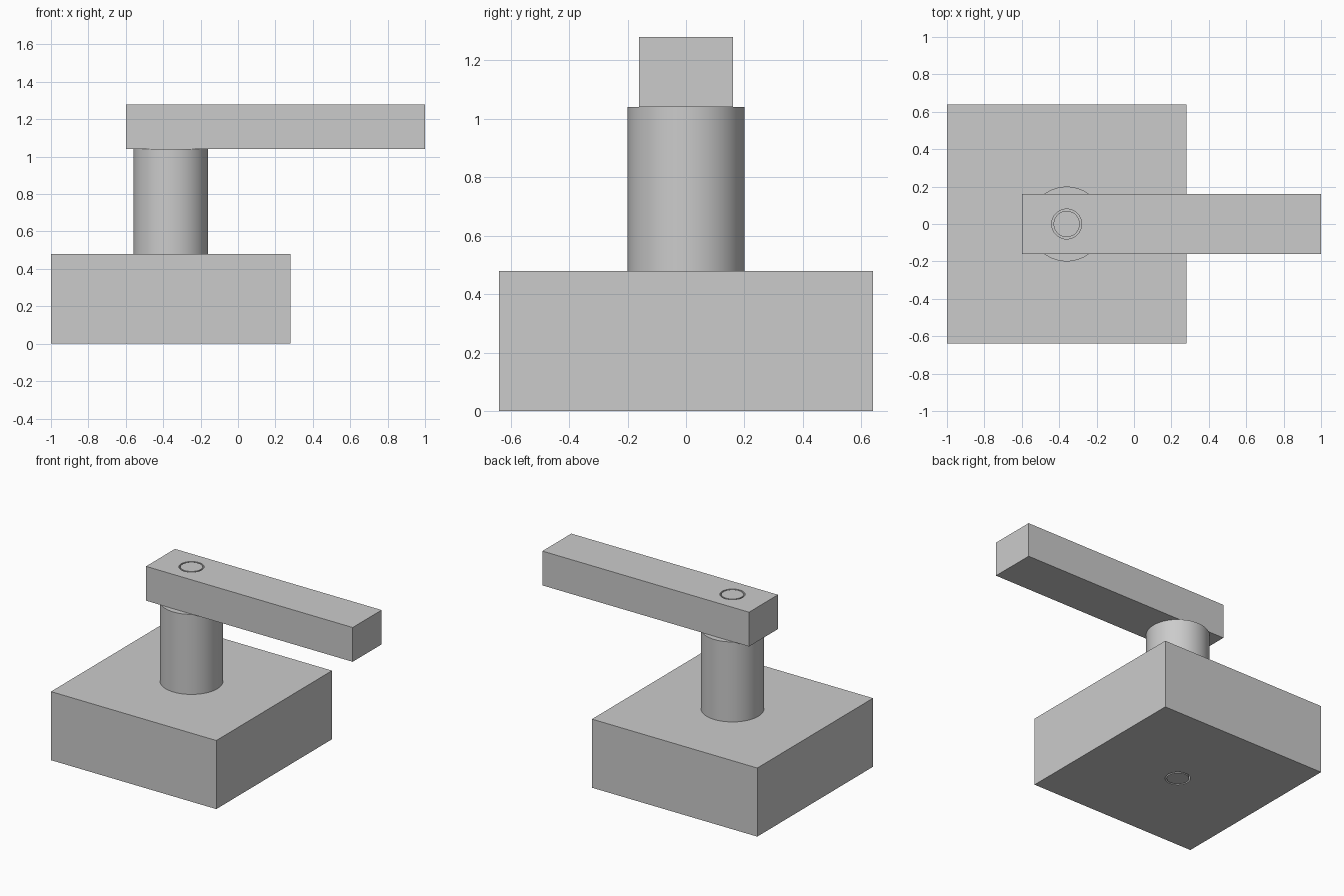
import bpy
import bmesh
from mathutils import Matrix, Vector

cube = bpy.data.objects.get("Cube")
if cube:
    bpy.data.objects.remove(cube, do_unlink=True)

AXIS_X = -0.36      # pivot axis shared by all parts
HOLE_R = 0.08
PIN_R = 0.07
POST_R = 0.20
BASE_TOP, ARM_BOTTOM, ARM_TOP = 0.48, 1.04, 1.28
SIDES = 64

grey = bpy.data.materials.new("plain_grey")
grey.use_nodes = True
colour = (0.6, 0.6, 0.6, 1)
grey.diffuse_color = colour
grey.node_tree.nodes["Principled BSDF"].inputs["Base Color"].default_value = colour


def make_object(name, bm):
    bmesh.ops.recalc_face_normals(bm, faces=bm.faces)
    mesh = bpy.data.meshes.new(name)
    bm.to_mesh(mesh)
    bm.free()
    mesh.materials.append(grey)
    obj = bpy.data.objects.new(name, mesh)
    bpy.context.collection.objects.link(obj)
    return obj


def activate(obj):
    bpy.ops.object.select_all(action='DESELECT')
    obj.select_set(True)
    bpy.context.view_layer.objects.active = obj


def box(name, low, high):
    low, high = Vector(low), Vector(high)
    bm = bmesh.new()
    place = Matrix.Translation((low + high) / 2) @ Matrix.Diagonal((high - low).to_4d())
    bmesh.ops.create_cube(bm, size=1, matrix=place)
    return make_object(name, bm)


def turned(name, profile):
    """Spin a (radius, height) profile around the pivot axis."""
    bm = bmesh.new()
    verts = [bm.verts.new((AXIS_X + r, 0, z)) for r, z in profile]
    edges = [bm.edges.new(pair) for pair in zip(verts, verts[1:])]
    bmesh.ops.spin(bm, geom=verts + edges, cent=(AXIS_X, 0, 0), axis=(0, 0, 1),
                   angle=6.283185307, steps=SIDES)
    bmesh.ops.remove_doubles(bm, verts=bm.verts, dist=0.0001)
    # close the two pin ends
    bmesh.ops.holes_fill(bm, edges=[e for e in bm.edges if e.is_boundary], sides=0)
    return make_object(name, bm)


def drill(obj):
    """Cut the clearance hole for the pin straight through a block."""
    cutter = turned("hole_cutter", [(HOLE_R, -0.2), (HOLE_R, 1.5)])
    cutter.hide_render = True
    mod = obj.modifiers.new("pin_hole", 'BOOLEAN')
    mod.operation = 'DIFFERENCE'
    mod.solver = 'EXACT'
    mod.object = cutter
    activate(obj)
    bpy.ops.object.modifier_apply(modifier=mod.name)
    bpy.data.objects.remove(cutter, do_unlink=True)


# Square base and overhanging arm, both drilled for the pins
base = box("base", (-1, -0.64, 0), (0.28, 0.64, BASE_TOP))
arm = box("arm", (-0.6, -0.16, ARM_BOTTOM), (1, 0.16, ARM_TOP))
for block in (base, arm):
    drill(block)

# Shouldered post whose thin pins end flush with the arm top and base bottom
post = turned("pivot_post", [(PIN_R, 0), (PIN_R, BASE_TOP), (POST_R, BASE_TOP),
                             (POST_R, ARM_BOTTOM), (PIN_R, ARM_BOTTOM), (PIN_R, ARM_TOP)])

for obj in (base, arm, post):
    activate(obj)
    bpy.ops.object.shade_smooth_by_angle(angle=0.6)
